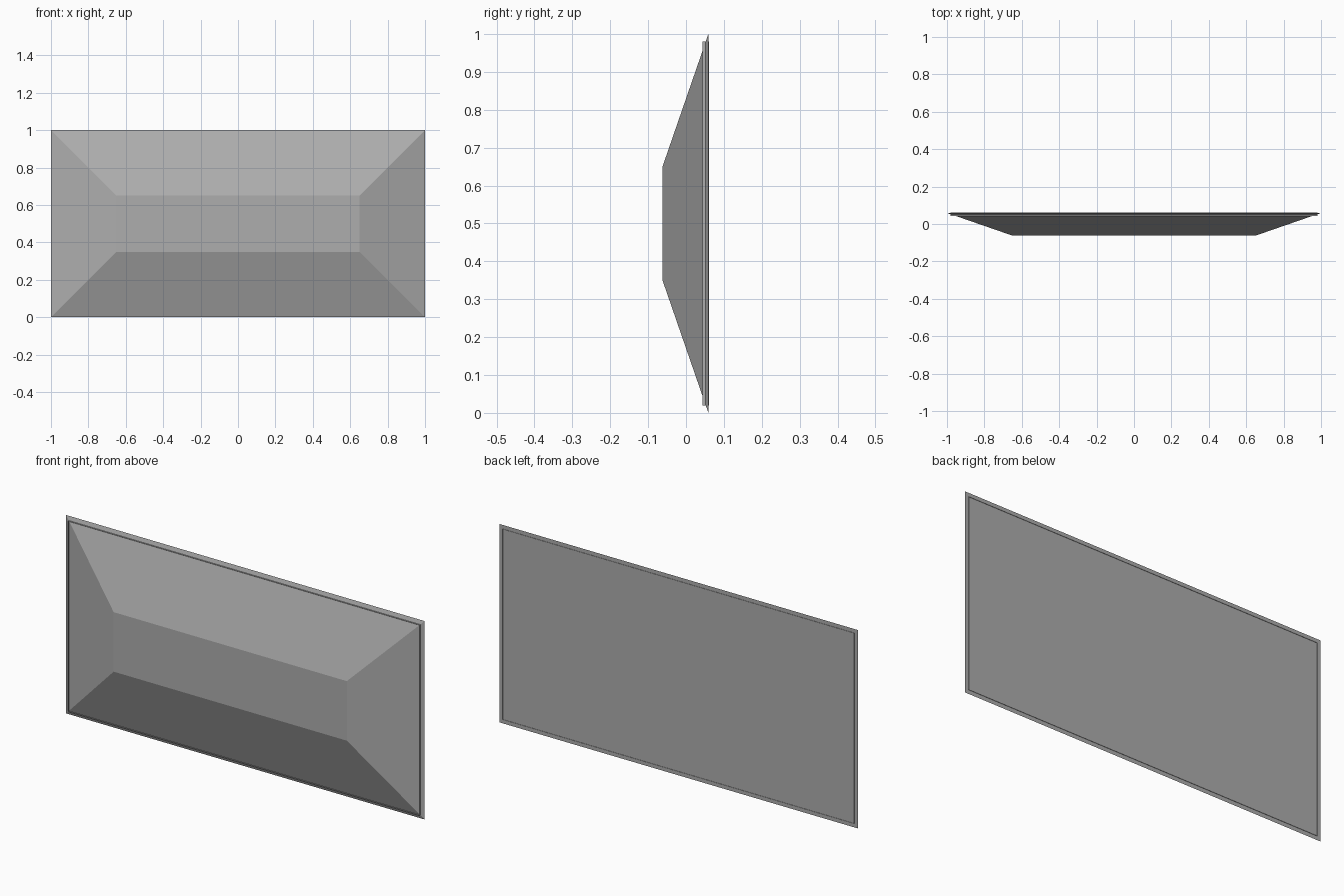
import bpy, bmesh

if "Cube" in bpy.data.objects:
    bpy.data.objects.remove(bpy.data.objects["Cube"])

# Mid-dark grey shared by both parts
grey = bpy.data.materials.new("dark_grey")
grey.diffuse_color = (0.42, 0.42, 0.42, 1.0)
grey.use_nodes = True
grey.node_tree.nodes["Principled BSDF"].inputs["Base Color"].default_value = grey.diffuse_color


def rect(bm, half_x, half_z, y):
    """Rectangle of vertices facing -y, centred at z = 0.5."""
    return [bm.verts.new((sx * half_x, y, 0.5 + sz * half_z))
            for sx, sz in ((-1, -1), (1, -1), (1, 1), (-1, 1))]


def loft(name, sections, capped):
    """Join rectangular sections (half_x, half_z, y) from front to back."""
    bm = bmesh.new()
    rings = [rect(bm, *s) for s in sections]
    for a, b in zip(rings, rings[1:]):
        for i in range(4):
            j = (i + 1) % 4
            bm.faces.new((a[i], b[i], b[j], a[j]))
    if capped:
        bm.faces.new(rings[0])
        bm.faces.new(rings[-1][::-1])
    bmesh.ops.recalc_face_normals(bm, faces=bm.faces)
    mesh = bpy.data.meshes.new(name)
    bm.to_mesh(mesh)
    bm.free()
    mesh.materials.append(grey)
    obj = bpy.data.objects.new(name, mesh)
    bpy.context.collection.objects.link(obj)


# Bevelled panel: small raised front face, wide sloping sides, flat back
loft("bevelled_panel", [(0.65, 0.15, -0.062), (1.0, 0.5, 0.059)], True)

# Sheet-thin rim standing just inside the panel edge, proud at front and back
loft("thin_rim", [(0.98, 0.48, 0.044), (0.98, 0.48, 0.061)], False)
